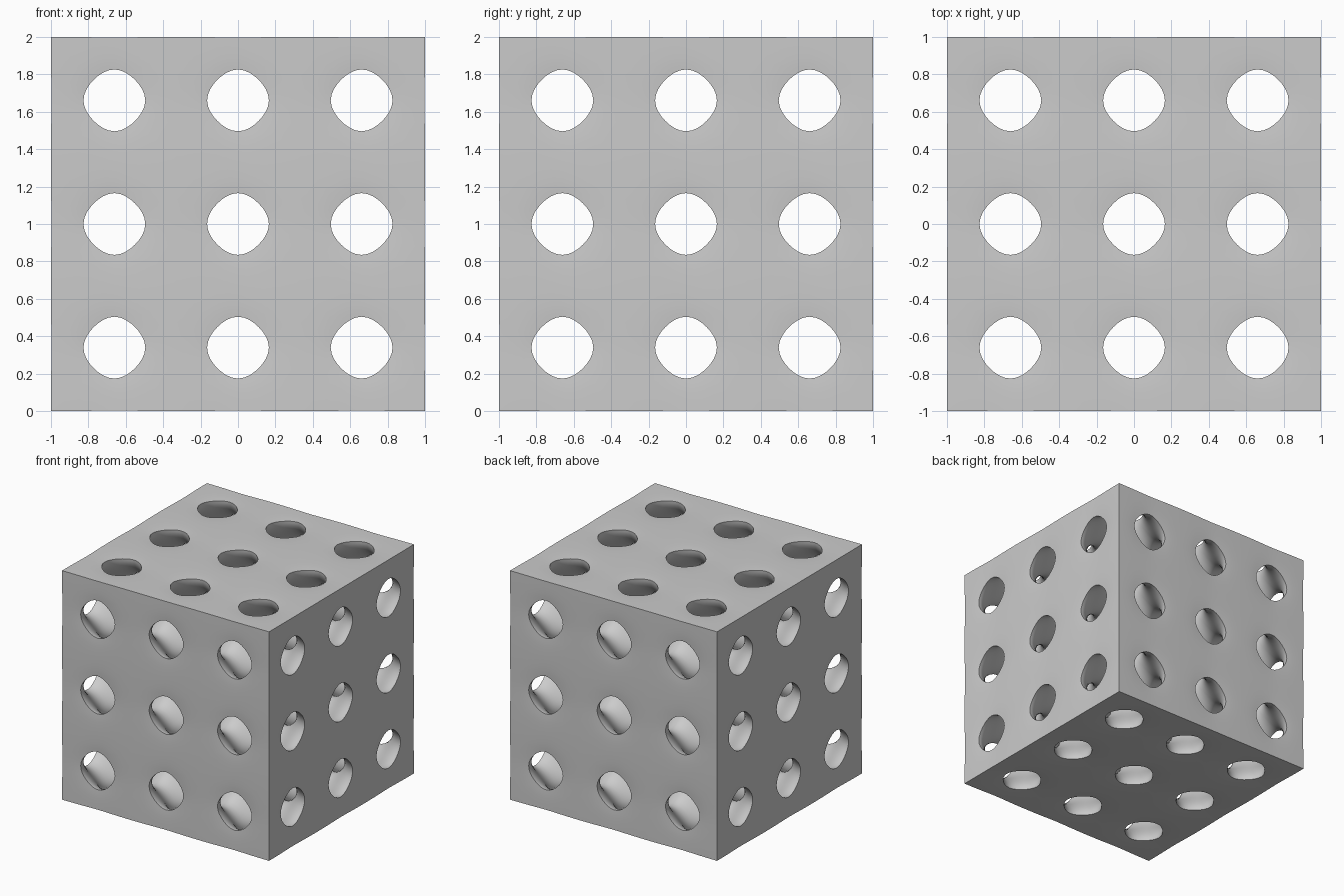
import bpy
import bmesh
from math import sin, cos, pi

cube = bpy.data.objects.get("Cube")
if cube:
    bpy.data.objects.remove(cube)

CELLS = 3          # chambers along each side
PERIOD = 0.661     # spacing of the chambers
SIDES = 32         # points around each opening
STEPS = 7          # rings from an opening to the chamber's middle
CAP_RINGS = 5      # rings from an opening to its square tile
BULGE = 0.0113     # slight swelling of the flat faces between openings
HALF = CELLS * PERIOD / 2
SCALE = PERIOD / (2 * pi)


def root(func, high):
    """Zero of a falling function between 0 and high."""
    low = 0.0
    for _ in range(40):
        mid = (low + high) / 2
        if func(mid) > 0:
            low = mid
        else:
            high = mid
    return (low + high) / 2


def wall_line(angle):
    """Points on cos x + cos y + cos z = 0 from an opening inwards."""
    c, s = cos(angle), sin(angle)
    big = max(abs(c), abs(s))
    inner = big * root(lambda t: cos(t * big) + cos(t * c) + cos(t * s), pi / big)
    line = []
    for i in range(STEPS + 1):
        x = pi + (inner - pi) * i / STEPS
        r = root(lambda t: cos(x) + cos(t * c) + cos(t * s), pi / big)
        line.append((x, r * c, r * s))
    return line


def cap_line(angle):
    """Points on the flat tile from the opening out to the tile edge."""
    _, y, z = wall_line(angle)[0]
    grow = pi / max(abs(y), abs(z)) - 1
    factors = [1 + grow * i / CAP_RINGS for i in range(CAP_RINGS + 1)]
    return [(pi, y * k, z * k) for k in factors]


angles = [2 * pi * i / SIDES for i in range(SIDES)]
wall = [wall_line(a) for a in angles]
cap = [cap_line(a) for a in angles]

bm = bmesh.new()


def add_patch(lines, axis, sign, centre):
    """Skin a ring of lines, turned to one of six directions."""
    rows = []
    for line in lines:
        row = []
        for point in line:
            p = list(centre)
            p[axis] += sign * point[0] * SCALE
            p[(axis + 1) % 3] += point[1] * SCALE
            p[(axis + 2) % 3] += point[2] * SCALE
            row.append(bm.verts.new(p))
        rows.append(row)
    for i, a in enumerate(rows):
        b = rows[(i + 1) % len(rows)]
        for j in range(len(a) - 1):
            bm.faces.new((a[j], a[j + 1], b[j + 1], b[j]))


# Chambers joined by openings, with flat tiles on the outside
middle = (CELLS - 1) / 2
for n in range(CELLS ** 3):
    index = (n % CELLS, n // CELLS % CELLS, n // CELLS ** 2)
    centre = [(i - middle) * PERIOD for i in index]
    for axis in range(3):
        for sign in (-1, 1):
            add_patch(wall, axis, sign, centre)
            if index[axis] == (0 if sign < 0 else CELLS - 1):
                add_patch(cap, axis, sign, centre)

bmesh.ops.remove_doubles(bm, verts=bm.verts, dist=0.0005)

# Swell the outer faces a little where the material is thickest
for v in bm.verts:
    depth = max(0.0, -sum(cos((c / PERIOD) * 2 * pi) for c in v.co))
    offset = BULGE * depth / (depth + 1)
    for k in range(3):
        if abs(v.co[k]) > HALF - 0.0005:
            v.co[k] += offset if v.co[k] > 0 else -offset
    v.co.z += 1

bmesh.ops.recalc_face_normals(bm, faces=bm.faces)
mesh = bpy.data.meshes.new("porous_block")
bm.to_mesh(mesh)
bm.free()

# Plain grey material
grey = bpy.data.materials.new("plain_grey")
grey.use_nodes = True
colour = (0.6, 0.6, 0.6, 1)
grey.diffuse_color = colour
grey.node_tree.nodes["Principled BSDF"].inputs["Base Color"].default_value = colour
mesh.materials.append(grey)

block = bpy.data.objects.new("porous_block", mesh)
bpy.context.collection.objects.link(block)
bpy.ops.object.select_all(action="DESELECT")
block.select_set(True)
bpy.context.view_layer.objects.active = block
bpy.ops.object.shade_smooth_by_angle(angle=pi / 5)
